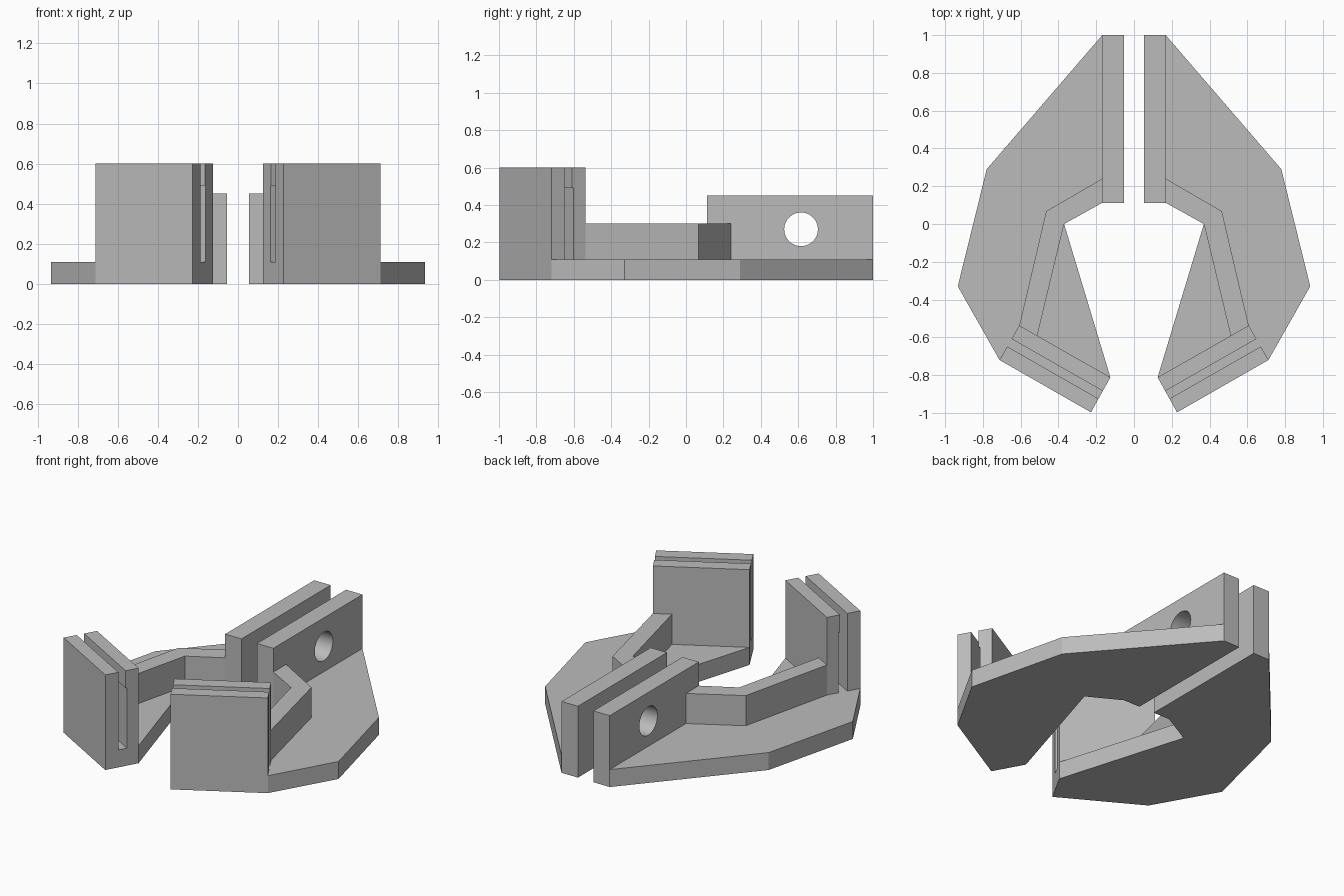
import bpy
import bmesh
from mathutils import Vector

old = bpy.data.objects.get("Cube")
if old:
    bpy.data.objects.remove(old, do_unlink=True)

GREY = (0.5, 0.5, 0.5, 1.0)
grey = bpy.data.materials.new("light_grey")
grey.use_nodes = True
grey.diffuse_color = GREY
grey.node_tree.nodes["Principled BSDF"].inputs["Base Color"].default_value = GREY

BASE_TOP, RIB_TOP, PLATE_TOP, JAW_TOP = 0.11, 0.30, 0.45, 0.60


def extrude_outline(name, outline, z0, z1):
    """Extrude a plan outline from z0 to z1."""
    bm = bmesh.new()
    face = bm.faces.new([bm.verts.new((x, y, z0)) for x, y in outline])
    top = bmesh.ops.extrude_face_region(bm, geom=[face])["geom"]
    verts = [v for v in top if isinstance(v, bmesh.types.BMVert)]
    bmesh.ops.translate(bm, vec=(0, 0, z1 - z0), verts=verts)
    bmesh.ops.recalc_face_normals(bm, faces=bm.faces)
    mesh = bpy.data.meshes.new(name)
    bm.to_mesh(mesh)
    bm.free()
    mesh.materials.append(grey)
    obj = bpy.data.objects.new(name, mesh)
    bpy.context.collection.objects.link(obj)
    return obj


def activate(obj):
    bpy.ops.object.select_all(action="DESELECT")
    obj.select_set(True)
    bpy.context.view_layer.objects.active = obj


# Flat base of one arm
jaw_out, jaw_in = Vector((0.712, -0.72)), Vector((0.228, -0.997))
tip_out, tip_in = Vector((0.607, -0.537)), Vector((0.125, -0.812))
base = extrude_outline("base", [
    (0.054, 1), (0.168, 1), (0.78, 0.29), (0.933, -0.33), jaw_out, jaw_in,
    tip_in, (0.37, 0), (0.168, 0.112), (0.054, 0.112)], 0, BASE_TOP)

# Raised rib joining the clamp plate to the jaw
rib = extrude_outline("rib", [
    (0.168, 0.24), (0.465, 0.068), tip_out, (0.512, -0.591),
    (0.37, 0), (0.168, 0.112)], BASE_TOP, RIB_TOP)

# Upright clamp plate with a bolt hole
plate = extrude_outline("clamp_plate", [
    (0.054, 0.112), (0.168, 0.112), (0.168, 1), (0.054, 1)],
    BASE_TOP, PLATE_TOP)
bpy.ops.mesh.primitive_cylinder_add(
    vertices=48, radius=0.09, depth=0.4, location=(0.11, 0.615, 0.27),
    rotation=(0, 1.5708, 0))
cutter = bpy.context.object
cutter.name = "hole_cutter"
cutter.hide_render = True
cutter.data.materials.append(grey)
cut = plate.modifiers.new("bolt_hole", "BOOLEAN")
cut.operation = "DIFFERENCE"
cut.solver = "EXACT"
cut.object = cutter
activate(plate)
bpy.ops.object.modifier_apply(modifier=cut.name)
bpy.data.objects.remove(cutter, do_unlink=True)
activate(plate)
bpy.ops.object.shade_smooth_by_angle()


def jaw_slab(name, t0, t1, z0, z1):
    """Part of the jaw between two fractions of its thickness."""
    return extrude_outline(name, [
        jaw_out.lerp(tip_out, t0), jaw_in.lerp(tip_in, t0),
        jaw_in.lerp(tip_in, t1), jaw_out.lerp(tip_out, t1)], z0, z1)


# Slotted jaw: outer wall, inner wall and the lip that narrows the slot
LIP_BOTTOM = 0.49
jaw = [
    jaw_slab("jaw_outer_wall", 0, 0.39, BASE_TOP, JAW_TOP),
    jaw_slab("jaw_inner_wall", 0.65, 1, BASE_TOP, LIP_BOTTOM),
    jaw_slab("jaw_inner_lip", 0.61, 1, LIP_BOTTOM, JAW_TOP),
]

# Mirror every part to make the opposite arm
for obj in [base, rib, plate] + jaw:
    obj.modifiers.new("opposite_arm", "MIRROR").use_axis[0] = True
